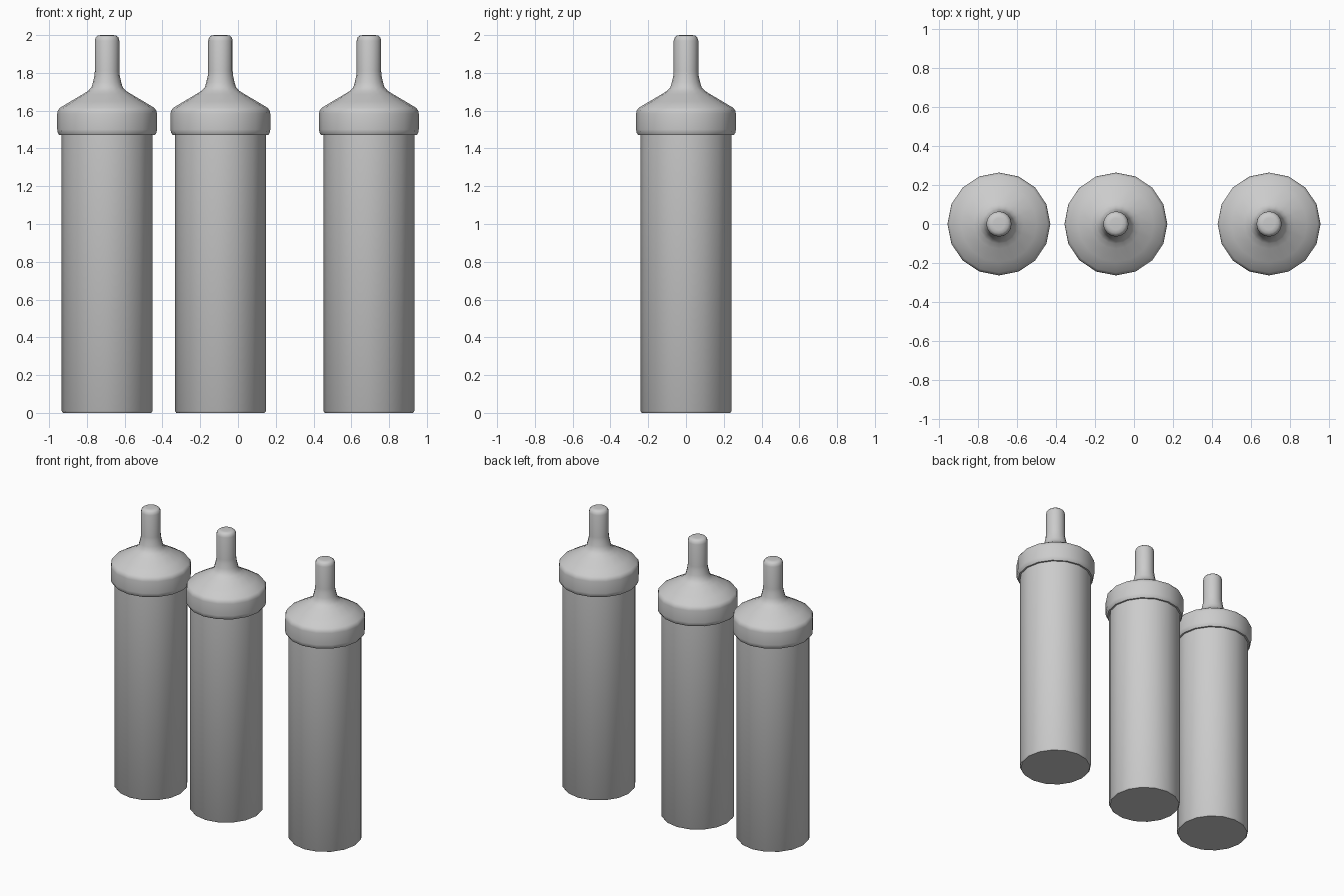
import bpy, bmesh, math
from mathutils import Matrix

cube = bpy.data.objects.get("Cube")
if cube:
    bpy.data.objects.remove(cube, do_unlink=True)

SIDES = 16
grey = bpy.data.materials.new("plain grey")
grey.use_nodes = True
color = (0.6, 0.6, 0.6, 1)
grey.diffuse_color = color
grey.node_tree.nodes["Principled BSDF"].inputs["Base Color"].default_value = color


def lathe(name, profile, x):
    """Spin (radius, height) points around z, closing both ends."""
    bm = bmesh.new()
    verts = [bm.verts.new((0, r, z)) for r, z in profile]
    edges = [bm.edges.new(pair) for pair in zip(verts, verts[1:])]
    bmesh.ops.spin(bm, geom=verts + edges, cent=(0, 0, 0), axis=(0, 0, 1),
                   angle=math.tau, steps=SIDES)
    bmesh.ops.remove_doubles(bm, verts=bm.verts, dist=0.0005)
    bmesh.ops.holes_fill(bm, edges=[e for e in bm.edges if e.is_boundary])
    bmesh.ops.recalc_face_normals(bm, faces=bm.faces)
    mesh = bpy.data.meshes.new(name)
    bm.to_mesh(mesh)
    bm.free()
    mesh.materials.append(grey)
    obj = bpy.data.objects.new(name, mesh)
    obj.location.x = x
    bpy.context.collection.objects.link(obj)
    bpy.ops.object.select_all(action="DESELECT")
    obj.select_set(True)
    bpy.context.view_layer.objects.active = obj
    bpy.ops.object.shade_smooth_by_angle(angle=math.radians(50))


# Straight tube with a slightly eased foot
body = [(0.234, 0), (0.241, 0.01), (0.241, 1.5)]
# Collar, sloping shoulder and narrow rounded spout
cap = [(0.241, 1.47), (0.253, 1.47), (0.262, 1.485), (0.264, 1.50),
       (0.264, 1.585), (0.261, 1.6), (0.25, 1.615), (0.195, 1.648),
       (0.127, 1.688), (0.1, 1.705), (0.082, 1.725), (0.075, 1.75),
       (0.067, 1.785), (0.065, 1.81), (0.065, 1.97), (0.06, 1.988),
       (0.048, 1.998), (0.03, 2.0)]

for label, x in (("right", -0.693), ("middle", -0.093), ("left", 0.693)):
    lathe(label + "_bottle_body", body, x)
    lathe(label + "_bottle_cap", cap, x)
